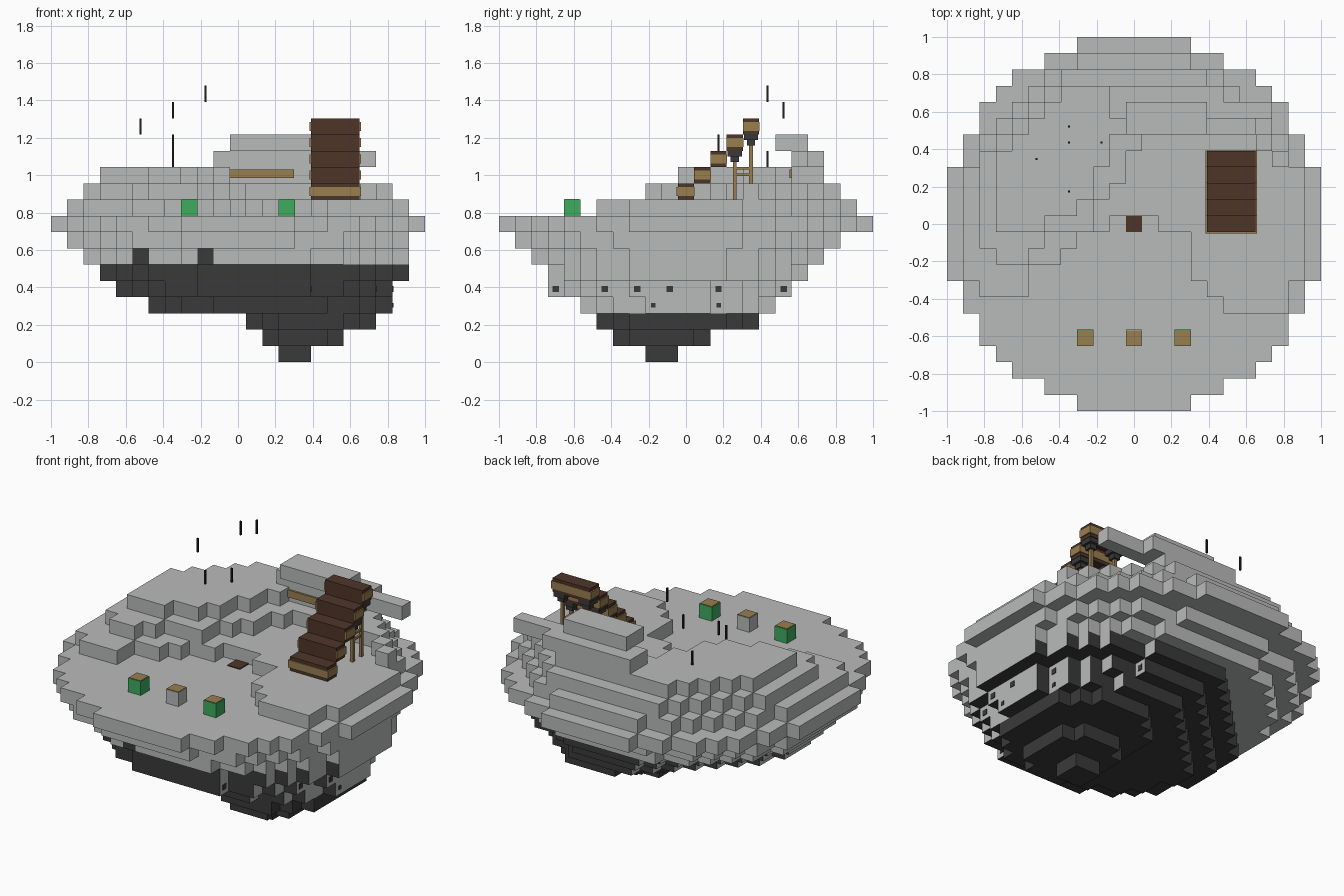
import bpy, bmesh
from mathutils import Vector

if "Cube" in bpy.data.objects:
    bpy.data.objects.remove(bpy.data.objects["Cube"], do_unlink=True)

U = 2 / 23  # edge of one block


def material(name, r, g, b):
    m = bpy.data.materials.new(name)
    m.use_nodes = True
    m.diffuse_color = (r, g, b, 1)
    m.node_tree.nodes["Principled BSDF"].inputs["Base Color"].default_value = (r, g, b, 1)
    return m


STONE = material("light stone", 0.485, 0.495, 0.49)
DARK = material("dark stone", 0.042, 0.042, 0.042)
BROWN = material("dark wood", 0.077, 0.036, 0.022)
TAN = material("tan wood", 0.32, 0.21, 0.08)
GREEN = material("green", 0.05, 0.41, 0.115)
BLACK = material("black iron", 0.014, 0.014, 0.014)


def finish(name, bm, mats):
    me = bpy.data.meshes.new(name)
    bm.to_mesh(me)
    bm.free()
    for m in mats:
        me.materials.append(m)
    ob = bpy.data.objects.new(name, me)
    bpy.context.collection.objects.link(ob)
    return ob


def box(name, x, y, z, mat):
    """Box given by (low, high) on each axis."""
    bm = bmesh.new()
    bmesh.ops.create_cube(bm, size=1)
    for v in bm.verts:
        v.co = [lo + (c + 0.5) * (hi - lo) for c, (lo, hi) in zip(v.co, (x, y, z))]
    return finish(name, bm, [mat])


def around(c, r):
    return (c - r, c + r)


# Island blocks, stored as (column, row, layer)
blocks = set()


def disc(k, x0, x1, y0, y1, power=2.0, reach=99):
    """Rounded layer; reach trims its back right corner."""
    cx, cy = (x0 + x1) / 2, (y0 + y1) / 2
    rx, ry = (x1 - x0) / 2 + 0.5, (y1 - y0) / 2 + 0.5
    for i in range(x0, x1 + 1):
        for j in range(y0, y1 + 1):
            inside = (abs(i - cx) / rx) ** power + (abs(j - cy) / ry) ** power <= 1.0
            if inside and j - i <= reach:
                blocks.add((i, j, k))


# Underside narrows toward an off-centre tip, shallow at the back right
underside = [(3, 4, -2, -1, 99), (2, 6, -4, 1, 99), (1, 8, -5, 4, 99), (-5, 9, -6, 5, 4),
             (-7, 9, -8, 6, 6), (-8, 10, -8, 7, 8), (-9, 10, -9, 8, 99), (-10, 10, -10, 9, 99)]
for k, (x0, x1, y0, y1, reach) in enumerate(underside):
    disc(k, x0, x1, y0, y1, 2.2, reach)
disc(8, -11, 11, -11, 11)


# Terraces: each column starts at its front row and ends at a round back edge
def terrace(k, first, fronts, r2, back):
    for i, j0 in enumerate(fronts, first):
        for j in range(j0, back + 1):
            if i * i + j * j <= r2:
                blocks.add((i, j, k))


terrace(9, -10, [-3, -4, -4, -4, -2, -2, -1, 0, 0, 1, 1, 1, 0, 0,
                 -3, -4, -5, -5, -5, -5, -3], 111, 10)
terrace(10, -9, [-1, -2, -2, -1, 0, 0, 0, 2, 3, 5] + [6] * 7 + [5, 4], 97, 9)
terrace(11, -8, [0, 0, 0, 1, 1, 2, 4, 6] + [7] * 5, 81, 8)

# Ridge bars along the back
for i in range(-1, 9):
    blocks.add((i, 7, 12))
    if i < 6:
        blocks.add((i, 8, 12))
for i in range(0, 5):
    blocks.update({(i, 6, 13), (i, 7, 13)})

# Skin the exposed block faces; dark by height and direction
bm = bmesh.new()
corners = {}


def vert(p):
    key = tuple(round(c * 2) for c in p)
    if key not in corners:
        corners[key] = bm.verts.new((p[0] * U, p[1] * U, (p[2] + 0.5) * U))
    return corners[key]


patches = {(-6, 6), (-2, 6)}
for (i, j, k) in sorted(blocks):
    c = Vector((i, j, k))
    for axis in range(3):
        for s in (-1, 1):
            n = Vector((0, 0, 0))
            n[axis] = s
            if (i + int(n.x), j + int(n.y), k + int(n.z)) in blocks:
                continue
            a, b = Vector((0, 0, 0)), Vector((0, 0, 0))
            a[(axis + 1) % 3] = 0.5
            b[(axis + 2) % 3] = 0.5 * s
            m = c + n / 2
            f = bm.faces.new([vert(m - a - b), vert(m + a - b), vert(m + a + b), vert(m - a + b)])
            is_dark = k < 3 or (axis > 0 and k < 6) or (n.y < 0 and (i, k) in patches)
            f.material_index = int(is_dark)
finish("island", bm, [STONE, DARK])

# Dark ore spots on the left flank
for j, k in ((-8, 4), (-5, 4), (-3, 4), (-1, 4), (2, 4), (6, 4), (-2, 3), (2, 3)):
    x = (max(i for i, row, layer in blocks if (row, layer) == (j, k)) + 0.5) * U
    size = 0.017 if k == 4 else 0.012
    box(f"ore_spot_{j}_{k}", (x, x + 0.004), around(j * U, size), around((k + 0.5) * U, size), DARK)

# Planters on the front lawn
h = U / 2
deck = 9 * U
for name, x, mat in (("right_planter", -3 * U, GREEN), ("middle_planter", 0, STONE),
                     ("left_planter", 3 * U, GREEN)):
    y = -7 * U
    box(name, around(x, h), around(y, h), (deck, deck + U), mat)
    t = h - 0.003
    box(name + "_top", around(x, t), around(y, t), (deck + U, deck + U + 0.003), TAN)
box("floor_plate", (-h, h), (-h, h), (deck, deck + 0.006), BROWN)

# Staircase: dark logs with tan end strips
x0, x1 = 0.39, 0.65
for n in range(5):
    y, z = (n - 0.5) * U, (10 + n) * U
    box(f"step_{n + 1}", (x0, x1), (y, y + U), (z, z + U), BROWN)
    front = y - 0.008 if n == 0 else y + 0.001
    box(f"step_strip_{n + 1}", (x0 - 0.008, x1 + 0.008), (front, y + U + 0.003),
        (z + 0.02, z + 0.068), TAN)

# Stair supports: posts, dark caps and rails
for side, x in (("right", 0.435), ("left", 0.61)):
    for n, y in ((3, 3 * U), (4, 4 * U)):
        top = (10 + n) * U
        box(f"{side}_post_{n}", around(x, 0.01), around(y, 0.01), (10 * U, top), TAN)
        box(f"{side}_cap_{n}", around(x, 0.038), around(y, 0.038), (top - 0.03, top), DARK)
        box(f"{side}_cap_neck_{n}", around(x, 0.022), around(y, 0.022),
            (top - 0.06, top - 0.03), DARK)
    for n, z in enumerate((0.995, 1.03)):
        box(f"{side}_rail_{n}", around(x, 0.006), (3 * U, 4 * U), (z, z + 0.014), TAN)

# Beam on the back wall
box("wall_beam", (-0.05, 0.30), (0.553, 0.566), (0.985, 1.03), TAN)

# Thin floating rods
for n, (i, j, k) in enumerate([(-2, 5, 16), (-4, 6, 15), (-4, 5, 12), (-4, 2, 13), (-6, 4, 14)]):
    box(f"rod_{n + 1}", around(i * U, 0.005), around(j * U, 0.005), (k * U, k * U + U), BLACK)
